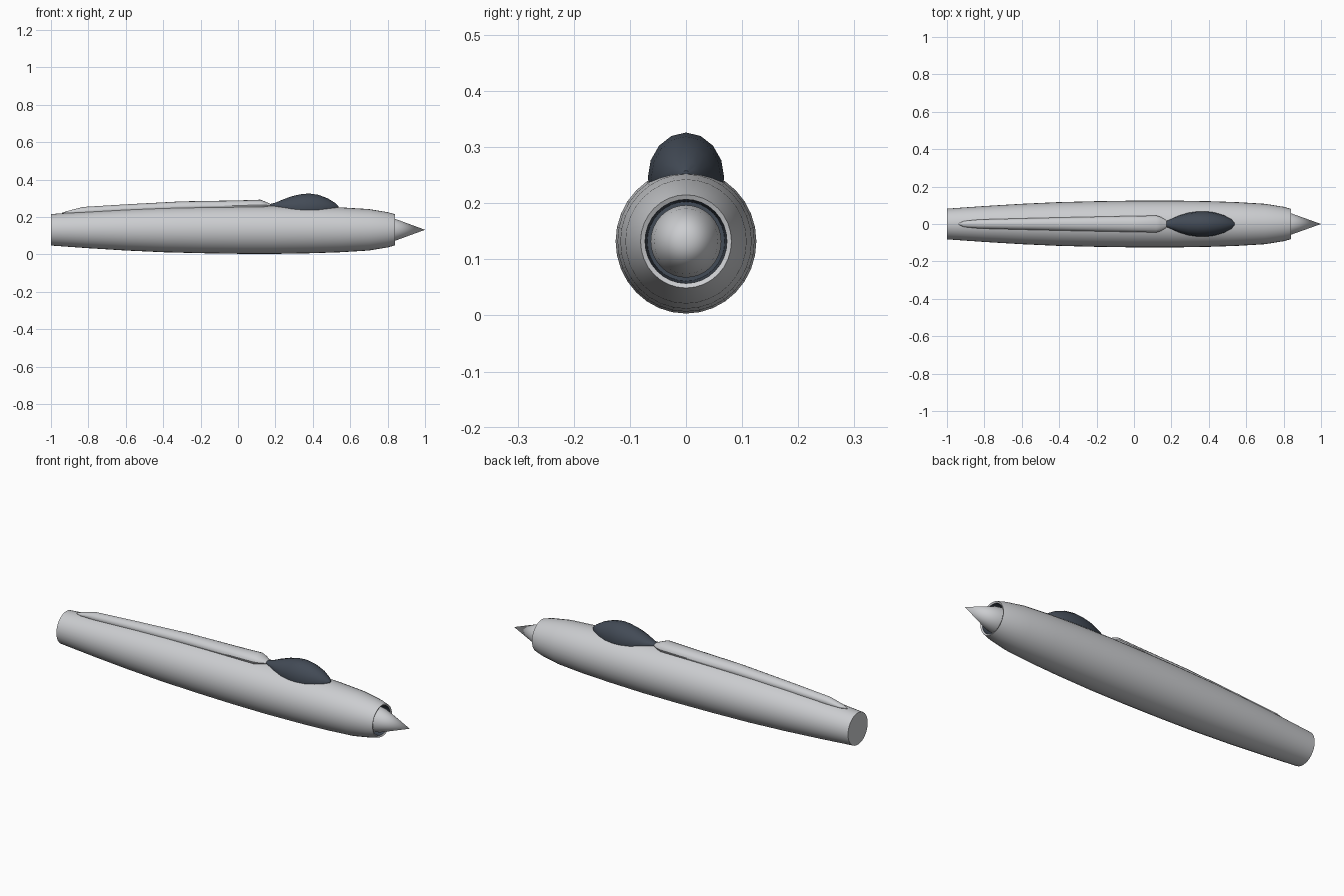
import bpy
import bmesh
from math import cos, sin, pi, radians

cube = bpy.data.objects.get("Cube")
if cube:
    bpy.data.objects.remove(cube, do_unlink=True)

AXIS = 0.132    # height of the fuselage centre line
OVAL = 1.025    # fuselage is slightly taller than wide


def material(name, rgb):
    m = bpy.data.materials.new(name)
    m.use_nodes = True
    color = (*rgb, 1.0)
    m.diffuse_color = color
    m.node_tree.nodes["Principled BSDF"].inputs["Base Color"].default_value = color
    return m


grey = material("light grey metal", (0.60, 0.61, 0.63))
dark = material("dark blue glass", (0.055, 0.069, 0.092))


def loft(name, stations, sides, mat, cap_start=True, cap_end=True, angle=30):
    """Skin elliptical rings along x; a station is (x, centre z, half width, half height)."""
    bm = bmesh.new()
    rings = []
    for x, z, w, h in stations:
        turns = [2 * pi * i / sides for i in range(sides)]
        rings.append([bm.verts.new((x, w * sin(t), z + h * cos(t))) for t in turns])
    for a, b in zip(rings, rings[1:]):
        for i in range(sides):
            j = (i + 1) % sides
            bm.faces.new((a[i], a[j], b[j], b[i]))
    if cap_start:
        bm.faces.new(rings[0])
    if cap_end:
        bm.faces.new(rings[-1])
    bmesh.ops.remove_doubles(bm, verts=bm.verts, dist=0.00001)
    bmesh.ops.recalc_face_normals(bm, faces=bm.faces)
    mesh = bpy.data.meshes.new(name)
    bm.to_mesh(mesh)
    bm.free()
    mesh.materials.append(mat)
    obj = bpy.data.objects.new(name, mesh)
    bpy.context.collection.objects.link(obj)
    bpy.ops.object.select_all(action='DESELECT')
    obj.select_set(True)
    bpy.context.view_layer.objects.active = obj
    bpy.ops.object.shade_smooth_by_angle(angle=radians(angle))
    return obj


def on_axis(profile):
    return [(x, AXIS, r, r * OVAL) for x, r in profile]


# Fuselage shell, rolled inwards at the intake lip
loft("fuselage", on_axis([
    (-1.0, 0.082), (-0.8, 0.096), (-0.6, 0.108), (-0.4, 0.117), (-0.2, 0.122),
    (0.0, 0.125), (0.2, 0.1255), (0.4, 0.122), (0.55, 0.117), (0.7, 0.108),
    (0.8, 0.092), (0.84, 0.081), (0.836, 0.073)]), 32, grey, cap_end=False)

# Dark duct with a closed bulkhead behind the cone
duct = loft("intake_duct", on_axis([(0.74, 0.069), (0.836, 0.073)]), 32, dark, cap_end=False)
duct.data.flip_normals()

# Pointed shock cone
loft("nose_cone", on_axis([(0.745, 0.063), (0.80, 0.063), (0.84, 0.057), (1.0, 0.0)]),
     32, grey, angle=40)

# Slender dorsal spine
loft("dorsal_spine", [
    (-0.94, 0.222, 0.002, 0.002), (-0.91, 0.225, 0.016, 0.008),
    (-0.83, 0.231, 0.024, 0.023), (-0.6, 0.243, 0.030, 0.025),
    (-0.3, 0.256, 0.037, 0.028), (0.0, 0.262, 0.043, 0.027),
    (0.12, 0.265, 0.045, 0.028), (0.145, 0.264, 0.037, 0.019),
    (0.175, 0.262, 0.018, 0.008)], 16, grey)

# Bubble canopy, drawn out towards the spine
loft("canopy", [
    (0.165, 0.262, 0.012, 0.006), (0.20, 0.259, 0.027, 0.018),
    (0.24, 0.254, 0.045, 0.040), (0.29, 0.248, 0.060, 0.064),
    (0.34, 0.246, 0.067, 0.077), (0.38, 0.246, 0.068, 0.080),
    (0.43, 0.246, 0.062, 0.073), (0.48, 0.248, 0.047, 0.052),
    (0.52, 0.251, 0.026, 0.024), (0.538, 0.254, 0.006, 0.004)], 16, dark, angle=45)
